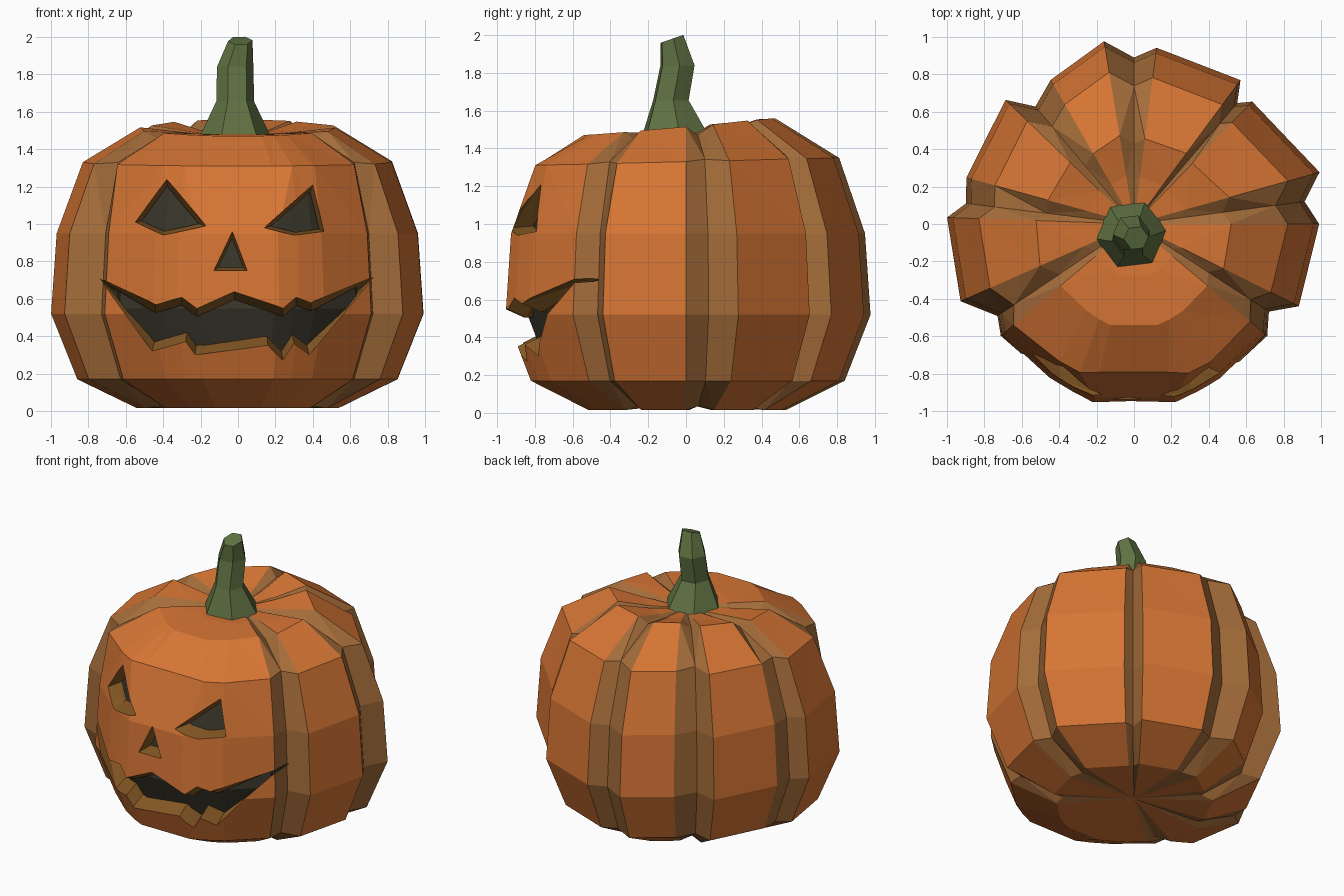
import bpy, bmesh, math
from mathutils import Vector
from mathutils.bvhtree import BVHTree

if "Cube" in bpy.data.objects:
    bpy.data.objects.remove(bpy.data.objects["Cube"])


def material(name, rgb):
    m = bpy.data.materials.new(name)
    m.diffuse_color = (*rgb, 1)
    m.use_nodes = True
    m.node_tree.nodes["Principled BSDF"].inputs["Base Color"].default_value = m.diffuse_color
    return m


SKIN = [material("orange skin", (0.68, 0.18, 0.035)),
        material("tan groove", (0.37, 0.15, 0.042)),
        material("golden flesh", (0.24, 0.1, 0.018)),
        material("dark inside", (0.042, 0.038, 0.024))]
GREEN = material("green stem", (0.118, 0.17, 0.056))


def make(name, bm, mats):
    bmesh.ops.recalc_face_normals(bm, faces=bm.faces)
    if bm.calc_volume(signed=True) < 0:
        bmesh.ops.reverse_faces(bm, faces=bm.faces)
    me = bpy.data.meshes.new(name)
    bm.to_mesh(me)
    bm.free()
    for m in mats:
        me.materials.append(m)
    ob = bpy.data.objects.new(name, me)
    bpy.context.collection.objects.link(ob)
    return ob


# Ribs: angle and radius of every rim / groove column (every third is a groove)
COLS = [(-61, .95), (-40, .93), (-33, .86), (-26.5, .985), (0, .99), (7.5, .92),
        (15.6, 1.03), (46, .91), (49.5, .85), (53.5, .957), (82.7, .95), (90, .89),
        (99.3, .99), (120, .89), (130, .82), (136, .955), (164.5, .93), (173, .905),
        (178, 1.0), (204, 1.015), (214, .88), (220, .93), (241, .94), (250, .96),
        (257, .98), (283, .98), (290, .965)]
FILLED = (23, 26)          # front grooves smoothed out behind the face
BROW = {0: 1.07, 1: 1.05, 2: 1.04, 20: 1.06, 21: 1.09, 22: 1.07, 23: 1.06, 26: 1.06}
# Profile: height, radius, drop of groove, rise toward the back, forward shift
RINGS = [(.015, .54, -.02, 0, 0), (.17, .86, 0, 0, 0), (.52, 1, 0, 0, 0), (.95, .97, 0, 0, 0),
         (1.33, .83, -.01, .02, 0), (1.515, .525, .05, .045, .08), (1.49, .28, .02, .01, .05)]


def pumpkin(name, rs=1.0, zs=1.0, inner=False):
    bm = bmesh.new()
    fz = lambda z: .75 + (z - .75) * zs
    rings = []
    for k, (z, r, drop, rise, fwd) in enumerate(RINGS):
        ring = []
        for i, (deg, f) in enumerate(COLS):
            a = math.radians(deg)
            groove = i % 3 == 2
            h = z + rise * math.sin(a) - (drop if groove and i not in FILLED else 0)
            q = r * f * rs * (1 - fwd * math.sin(a))
            if k == 4:
                q *= BROW.get(i, 1)
            ring.append(bm.verts.new((q * math.cos(a), q * math.sin(a), fz(h))))
        rings.append(ring)
    low, top = bm.verts.new((0, 0, fz(.05))), bm.verts.new((0, 0, fz(1.46)))
    n = len(COLS)
    for i in range(n):
        j = (i + 1) % n
        faces = [bm.faces.new((a[i], a[j], b[j], b[i])) for a, b in zip(rings, rings[1:])]
        faces.append(bm.faces.new((low, rings[0][j], rings[0][i])))
        faces.append(bm.faces.new((top, rings[-1][i], rings[-1][j])))
        tan = any(k % 3 == 2 and k not in FILLED for k in (i, j))
        for f in faces:
            f.material_index = 3 if inner else int(tan)
    bmesh.ops.triangulate(bm, faces=bm.faces)
    return make(name, bm, SKIN)


body = pumpkin("pumpkin_body")
core = pumpkin("inner_core", .89, .88, True)
tree = BVHTree.FromPolygons([v.co for v in body.data.vertices],
                            [p.vertices[:] for p in body.data.polygons])


def cutter(name, outer, inner):
    """Tapered hole: straight outside the skin, narrowing through the wall."""
    bm = bmesh.new()
    rings = [[], [], [], []]
    for (x, z), (u, w) in zip(outer, inner):
        hit = tree.ray_cast(Vector((x, -2, z)), Vector((0, 1, 0)))[0]
        y = (hit.y if hit else -.5) - .004
        for ring, co in zip(rings, ((x, -1.4, z), (x, y, z), (u, y + .1, w), (u, -.15, w))):
            ring.append(bm.verts.new(co))
    n = len(outer)
    for a, b in zip(rings, rings[1:]):
        for i in range(n):
            j = (i + 1) % n
            bm.faces.new((a[i], a[j], b[j], b[i]))
    bm.faces.new(rings[0])
    bm.faces.new(rings[-1])
    for f in bm.faces:
        f.material_index = 2
    bmesh.ops.triangulate(bm, faces=bm.faces, ngon_method='EAR_CLIP')
    ob = make(name, bm, SKIN)
    ob.hide_render = True
    return ob


def volume(me):
    bm = bmesh.new()
    bm.from_mesh(me)
    v = bm.calc_volume(signed=True)
    bm.free()
    return v


def subtract(ob, tool):
    """Boolean cut, keeping only a result that really removed material."""
    before, near = volume(ob.data), min(v.co.y for v in ob.data.vertices)
    for solver, own in (('MANIFOLD', False), ('EXACT', False), ('EXACT', True)):
        m = ob.modifiers.new("cut", 'BOOLEAN')
        m.operation, m.solver, m.object = 'DIFFERENCE', solver, tool
        m.use_self = own
        bpy.context.view_layer.update()
        ev = ob.evaluated_get(bpy.context.evaluated_depsgraph_get())
        me = bpy.data.meshes.new_from_object(ev)
        ob.modifiers.clear()
        if (len(me.vertices) and min(v.co.y for v in me.vertices) > near - .01
                and 0 < volume(me) < before - 1e-5):
            ob.data = me
            return True
    return False


def shrunk(pts, s):
    cx = sum(p[0] for p in pts) / len(pts)
    cz = sum(p[1] for p in pts) / len(pts)
    return [(cx + (x - cx) * s, cz + (z - cz) * s) for x, z in pts]


# Face: eyes, nose and jagged mouth
eye_l = [(-.38, 1.24), (-.17, .99), (-.40, .94), (-.55, 1.01)]
eye_r = [(.40, 1.21), (.46, .96), (.30, .94), (.14, .98)]
nose = [(-.03, .96), (.05, .75), (-.13, .75)]
upper = [(-.44, .57), (-.30, .61), (-.22, .55), (-.02, .64), (.16, .58), (.24, .55),
         (.31, .61), (.39, .58)]
lower = [(.38, .30), (.30, .36), (.24, .27), (.16, .35), (-.23, .30), (-.28, .37), (-.46, .32)]
mouth = [(-.74, .71)] + upper + [(.73, .72)] + lower
mouth_in = ([(-.66, .64)] + [(x, z - .045) for x, z in upper] + [(.64, .645)]
            + [(x * .97, z + .05) for x, z in lower])
keep_core = False
for name, outer, inner in (("eye_cut_left", eye_l, shrunk(eye_l, .8)),
                           ("eye_cut_right", eye_r, shrunk(eye_r, .8)),
                           ("nose_cut", nose, shrunk(nose, .75)),
                           ("mouth_cut", mouth, mouth_in)):
    c = cutter(name, outer, inner)
    if not (subtract(c, core) and subtract(body, c)):
        bpy.data.objects.remove(c)
        c = cutter(name, outer, inner)
        subtract(body, c)
        keep_core = True
    bpy.data.objects.remove(c)
if not keep_core:
    bpy.data.objects.remove(core)

# Stem: bent six-sided stalk with a flared foot and slanted tip
bm = bmesh.new()
prev = None
for x, y, z, r, tilt in [(-.015, -.055, 1.46, .195, 0), (-.015, -.08, 1.655, .102, 0),
                         (-.015, -.045, 1.84, .098, 0), (.012, -.075, 1.98, .066, .35)]:
    ring = []
    for k in range(6):
        a = math.radians(60 * k + 7)
        dy = r * math.sin(a)
        ring.append(bm.verts.new((x + r * math.cos(a), y + dy, z + dy * tilt)))
    if prev:
        for k in range(6):
            j = (k + 1) % 6
            bm.faces.new((prev[k], prev[j], ring[j], ring[k]))
    else:
        bm.faces.new(ring)
    prev = ring
bm.faces.new(prev)
make("stem", bm, [GREEN])
